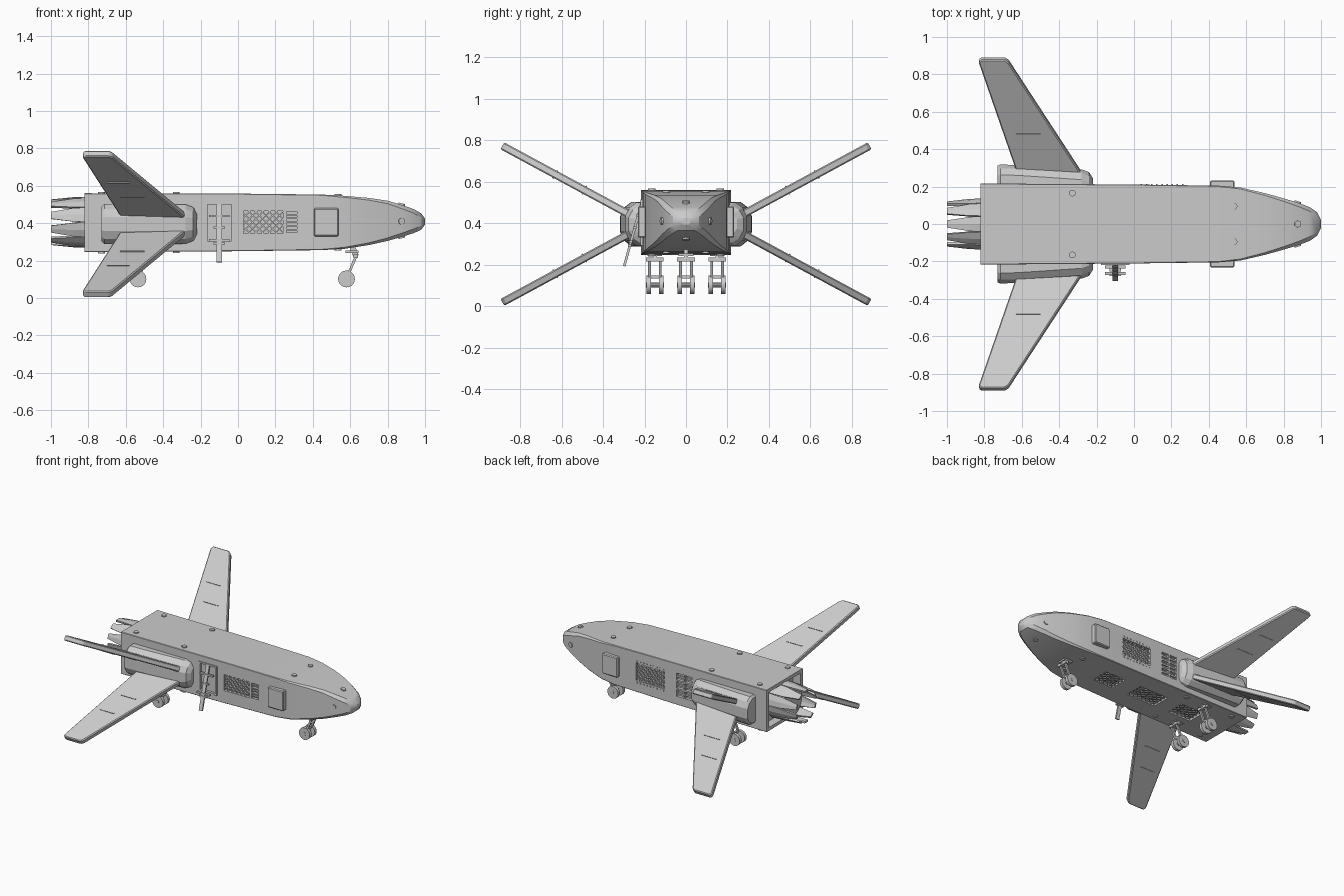
import bpy, bmesh, math
from mathutils import Vector, Matrix

if "Cube" in bpy.data.objects:
    bpy.data.objects.remove(bpy.data.objects["Cube"])

grey = bpy.data.materials.new("light_grey")
grey.diffuse_color = (0.6, 0.6, 0.6, 1)
grey.use_nodes = True
grey.node_tree.nodes["Principled BSDF"].inputs["Base Color"].default_value = grey.diffuse_color
CZ = 0.395          # height of the wing and pod axis


def finish(bm, name, smooth=False):
    bmesh.ops.recalc_face_normals(bm, faces=bm.faces[:])
    me = bpy.data.meshes.new(name)
    bm.to_mesh(me)
    bm.free()
    me.materials.append(grey)
    ob = bpy.data.objects.new(name, me)
    bpy.context.collection.objects.link(ob)
    if smooth:
        smooth_by_angle(ob)
    return ob


def smooth_by_angle(ob):
    bpy.ops.object.select_all(action='DESELECT')
    ob.select_set(True)
    bpy.context.view_layer.objects.active = ob
    bpy.ops.object.shade_smooth_by_angle(angle=math.radians(25))


def box(bm, c, size, rot=Matrix()):
    bmesh.ops.create_cube(bm, size=1, matrix=Matrix.Translation(c) @ rot @ Matrix.Diagonal((*size, 1)))


def beam(bm, p, q, w, d):
    # Bar from p to q
    p, q = Vector(p), Vector(q)
    rot = (q - p).to_track_quat('Z', 'Y').to_matrix().to_4x4()
    box(bm, (p + q) / 2, (w, d, (q - p).length), rot)


def cyl(bm, c, axis, r, depth, n=12, r2=None):
    m = Matrix.Translation(c) @ Vector(axis).to_track_quat('Z', 'Y').to_matrix().to_4x4()
    bmesh.ops.create_cone(bm, cap_ends=True, segments=n, radius1=r,
                          radius2=r if r2 is None else r2, depth=depth, matrix=m)


def loft(bm, rings, cap=True):
    loops = [[bm.verts.new(p) for p in ring] for ring in rings]
    n = len(loops[0])
    for a, b in zip(loops, loops[1:]):
        for i in range(n):
            bm.faces.new((a[i], a[(i + 1) % n], b[(i + 1) % n], b[i]))
    if cap:
        bm.faces.new(loops[0])
        bm.faces.new(loops[-1])


# Fuselage: chamfered rectangular sections (x, half width, bottom, top, chamfer)
sections = [(-0.82, .217, .245, .56, .003), (0, .211, .25, .558, .003), (0.45, .205, .256, .553, .004),
            (0.57, .195, .263, .546, .008), (0.70, .165, .283, .535, .012), (0.80, .137, .305, .52, .016),
            (0.88, .113, .328, .496, .02), (0.94, .09, .347, .475, .022), (0.98, .062, .365, .452, .022),
            (1.0, .02, .392, .424, .008)]


def ring(x, w, lo, hi, c):
    return [(x, w - c, lo), (x, w, lo + c), (x, w, hi - c), (x, w - c, hi),
            (x, -w + c, hi), (x, -w, hi - c), (x, -w, lo + c), (x, -w + c, lo)]


bm = bmesh.new()
loft(bm, [ring(*s) for s in sections])
fuselage = finish(bm, "fuselage")

# Recesses: grilles as (centre, u direction, v direction, width, height)
X, Y, Z = Vector((1, 0, 0)), Vector((0, 1, 0)), Vector((0, 0, 1))
grilles = [(Vector((.135, -.208, .405)), X, Z, .21, .12), (Vector((.15, .208, .405)), X, Z, .24, .13)]
grilles += [(Vector((x, 0, .252)), X, Y, w, .14) for x, w in ((.22, .17), (-.12, .24), (-.46, .19))]
vents = [(.287, -.208, .405 + k * .04, .055, .032) for k in (-1, 0, 1)]
vents += [(x, .21, .40 + k * .062, .06, .05) for k in (-1, 0, 1) for x in (-.10, -.17)]

bm = bmesh.new()
for c, u, v, w, h in grilles:
    box(bm, c, [abs(a * w + b * h) or .05 for a, b in zip(u, v)])
for x, y, z, w, h in vents:
    box(bm, (x, y, z), (w, .04, h))
box(bm, (-.10, -.212, .402), (.13, .03, .20))
box(bm, (-.82, 0, .402), (.12, .37, .265))
cutter = finish(bm, "recess_cutter")
cutter.hide_render = True
cutter.hide_viewport = False
mod = fuselage.modifiers.new("recesses", 'BOOLEAN')
mod.operation, mod.solver, mod.object = 'DIFFERENCE', 'EXACT', cutter
bpy.context.view_layer.objects.active = fuselage
bpy.ops.object.modifier_apply(modifier="recesses")
bpy.data.objects.remove(cutter)
smooth_by_angle(fuselage)

# Diamond lattice inside the grilles
bm = bmesh.new()
for c, u, v, w, h in grilles:
    for s in (-1, 1):
        k = -w / 2 - h / 2
        while k < w / 2 + h / 2:
            # u = k + s*t, clipped to the opening
            ends = sorted((s * (-w / 2 - k), s * (w / 2 - k)))
            t0, t1 = max(-h / 2, ends[0]), min(h / 2, ends[1])
            if t1 - t0 > .01:
                inward = Vector((0, -c.y, 0)).normalized() * .008 if c.y else Z * .008
                beam(bm, *[c + inward + u * (k + s * t) + v * t for t in (t0, t1)], .007, .007)
            k += .036
finish(bm, "grille_lattice")

# Louvre slats in the small vents, and rivet rows round the left grille
bm = bmesh.new()
for x, y, z, w, h in vents:
    box(bm, (x, y * .96, z), (w, .012, h * .25))
for z in (.325, .485):
    for i in range(9):
        box(bm, (.04 + i * .0275, .209, z), (.008, .008, .008))
finish(bm, "vent_slats")

# Raised side boxes
bm = bmesh.new()
for s in (-1, 1):
    box(bm, (.472, s * .21, .405), (.13, .045, .15))
boxes = finish(bm, "side_boxes")
boxes.modifiers.new("bevel", 'BEVEL').width = .006

# Hatch frame and tilted aerial on the front side
bm = bmesh.new()
for x in (-.17, -.03):
    box(bm, (x, -.213, .402), (.012, .012, .215))
for z in (.298, .507):
    box(bm, (-.10, -.213, z), (.15, .012, .012))
finish(bm, "hatch_frame")
bm = bmesh.new()
top, low = Vector((-.10, -.213, .50)), Vector((-.10, -.298, .192))
beam(bm, top, low, .028, .012)
for f, w in ((.2, .11), (.4, .06), (.62, .11), (.68, .06)):
    box(bm, top.lerp(low, f), (w, .016, .012))
finish(bm, "aerial")

# Side pods carrying the wings: (x, outer y, half height)
pod = [(-.73, .312, .092), (-.715, .318, .107), (-.62, .315, .107), (-.28, .292, .105),
       (-.24, .277, .09), (-.22, .245, .065)]
for s, side in ((-1, "right"), (1, "left")):
    bm = bmesh.new()
    loft(bm, [[(x, s * y, CZ + z) for y, z in
               ((.15, -h), (o - .055, -h), (o - .02, -h * .75), (o, -h * .35),
                (o, h * .35), (o - .02, h * .75), (o - .055, h), (.15, h))] for x, o, h in pod])
    finish(bm, side + "_pod")

# Four swept wings in an X, each with two thin fences
outline = [(-.245, .22), (-.67, .872), (-.69, .885), (-.82, .885), (-.83, .87), (-.605, .22)]
for sy, side in ((-1, "right"), (1, "left")):
    for sz, level in ((-1, "lower"), (1, "upper")):
        def at(x, y, off):
            # point on the canted wing plane, moved along its normal
            return (x, sy * (y - .479 * off), CZ + sz * (.045 + (y - .27) * .54 + .878 * off))
        bm = bmesh.new()
        loft(bm, [[at(x, y, -.019) for x, y in outline], [at(x, y, .019) for x, y in outline]])
        wing = finish(bm, f"{level}_{side}_wing")
        bev = wing.modifiers.new("bevel", 'BEVEL')
        bev.width, bev.segments = .006, 1
        bm = bmesh.new()
        for y, x0, x1 in ((.63, -.70, -.58), (.49, -.63, -.50)):
            loft(bm, [[at(x, y + d, o) for d, o in ((-.003, -.023), (.003, -.023), (.003, .023), (-.003, .023))]
                      for x in (x0, x1)])
        finish(bm, f"{level}_{side}_wing_fences")

# Engine: core nozzle and ring of tapered petals
bm = bmesh.new()
cyl(bm, (-.82, 0, .405), (-1, 0, 0), .125, .13, 20, .11)
finish(bm, "engine_core", True)
bm = bmesh.new()
N = 10
for i in range(N):
    a = 2 * math.pi * (i + .5) / N
    rings = []
    for x, r, frac in ((-.77, .138, .98), (-.88, .134, .92), (-1.0, .122, .5)):
        d = math.pi / N * frac
        rings.append([(x, rr * math.cos(a + t), .405 + rr * math.sin(a + t))
                      for rr, t in ((r, -d), (r, 0), (r, d), (r - .014, d), (r - .014, 0), (r - .014, -d))])
    loft(bm, rings)
finish(bm, "engine_petals")

# Landing gear: twin wheels on a cranked leg
for name, x, y in (("nose", .58, 0), ("rear_right", -.535, -.15), ("rear_left", -.535, .15)):
    bm = bmesh.new()
    for s in (-1, 1):
        cyl(bm, (x, y + s * .03, .102), (0, 1, 0), .045, .022, 20)
    finish(bm, name + "_wheels", True)
    bm = bmesh.new()
    cyl(bm, (x, y, .102), (0, 1, 0), .012, .088, 10)
    for s in (-1, 1):
        beam(bm, (x, y + s * .026, .102), (x + .052, y + s * .026, .225), .014, .014)
    beam(bm, (x + .052, y, .222), (x + .03, y, .275), .02, .03)
    box(bm, (x + .05, y, .225), (.024, .085, .02))
    box(bm, (x + .016, y, .14), (.014, .055, .016))
    box(bm, (x + .03, y, .247), (.07, .07, .012))
    finish(bm, name + "_leg")

# Round bolts on the skin and thruster studs on the nose
bm = bmesh.new()
for x, y, lo, hi in ((-.73, .165, .246, .56), (-.33, .165, .248, .56), (.535, .095, .261, .549)):
    for s in (-1, 1):
        cyl(bm, (x, s * y, hi), Z, .018, .014)
        cyl(bm, (x, s * y, lo), Z, .018, .014)
for d, c in (((.25, 0, 1), (.875, 0, .499)), ((.25, 0, -1), (.875, 0, .326)),
             ((.3, 1, 0), (.875, .115, .41)), ((.3, -1, 0), (.875, -.115, .41))):
    cyl(bm, c, d, .018, .014)
finish(bm, "skin_bolts")
